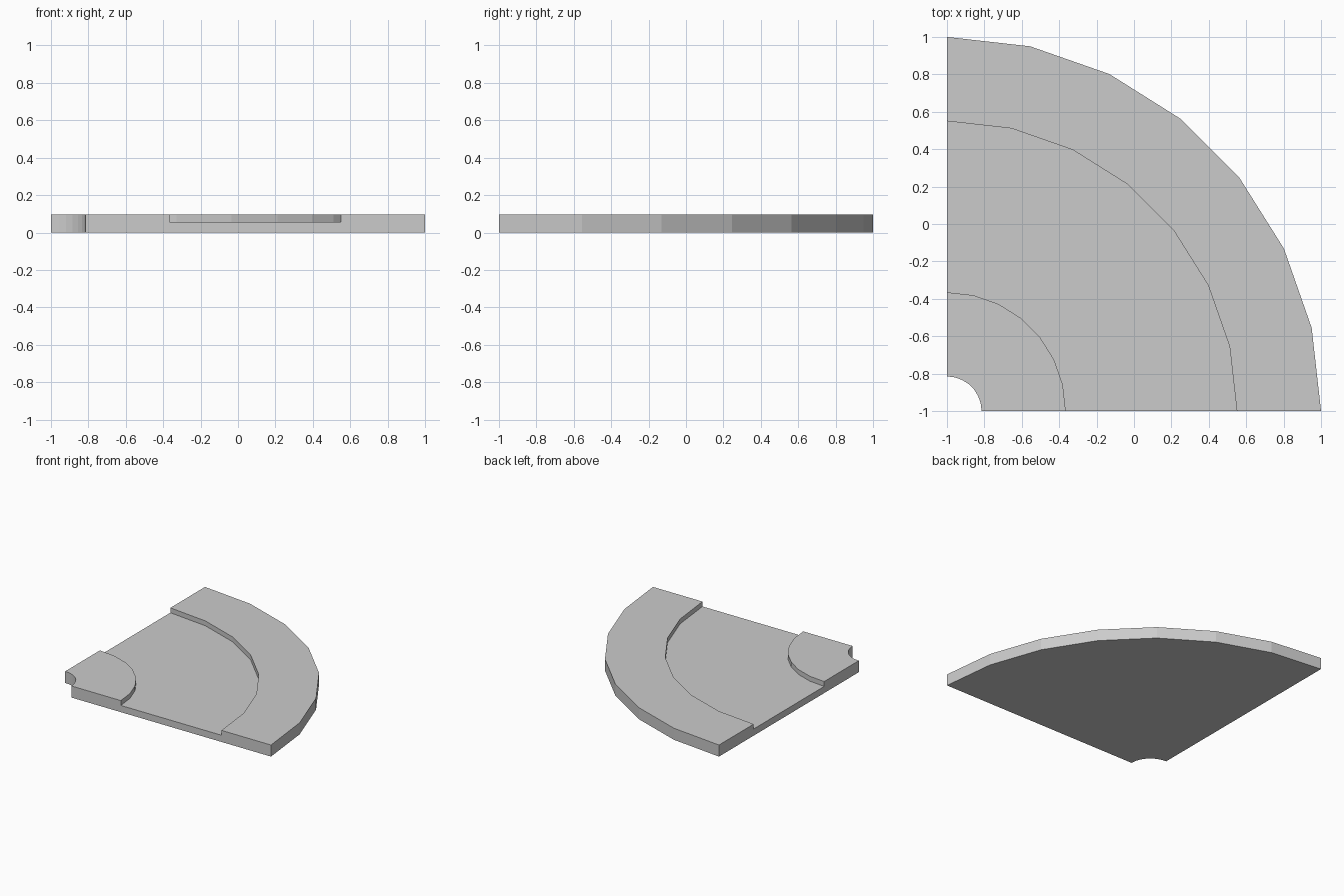
import bpy, bmesh, math

cube = bpy.data.objects.get("Cube")
if cube:
    bpy.data.objects.remove(cube, do_unlink=True)

# Plain grey material
grey = bpy.data.materials.new("grey")
grey.use_nodes = True
colour = (0.6, 0.6, 0.6, 1)
grey.diffuse_color = colour
grey.node_tree.nodes["Principled BSDF"].inputs["Base Color"].default_value = colour

SEGMENTS = 7
FLOOR, TOP = 0.055, 0.095
HOLE, HUB, RIM, OUTER = 0.185, 0.635, 1.55, 2.0

# Radius/height section: raised hub, recessed channel, raised rim
section = [(HOLE, 0), (OUTER, 0), (OUTER, TOP), (RIM, TOP),
           (RIM, FLOOR), (HUB, FLOOR), (HUB, TOP), (HOLE, TOP)]

# Sweep the section through a quarter turn about the front right-hand corner
bm = bmesh.new()
rings = []
for i in range(SEGMENTS + 1):
    a = math.pi / 2 * i / SEGMENTS
    rings.append([bm.verts.new((r * math.cos(a) - 1, r * math.sin(a) - 1, z))
                  for r, z in section])
for near, far in zip(rings, rings[1:]):
    for j in range(len(section)):
        k = (j + 1) % len(section)
        bm.faces.new((near[j], near[k], far[k], far[j]))

# Flat end faces
bm.faces.new(rings[0])
bm.faces.new(rings[-1])
bmesh.ops.recalc_face_normals(bm, faces=bm.faces)

mesh = bpy.data.meshes.new("quarter_disc")
bm.to_mesh(mesh)
bm.free()
mesh.materials.append(grey)
disc = bpy.data.objects.new("quarter_disc", mesh)
bpy.context.collection.objects.link(disc)
